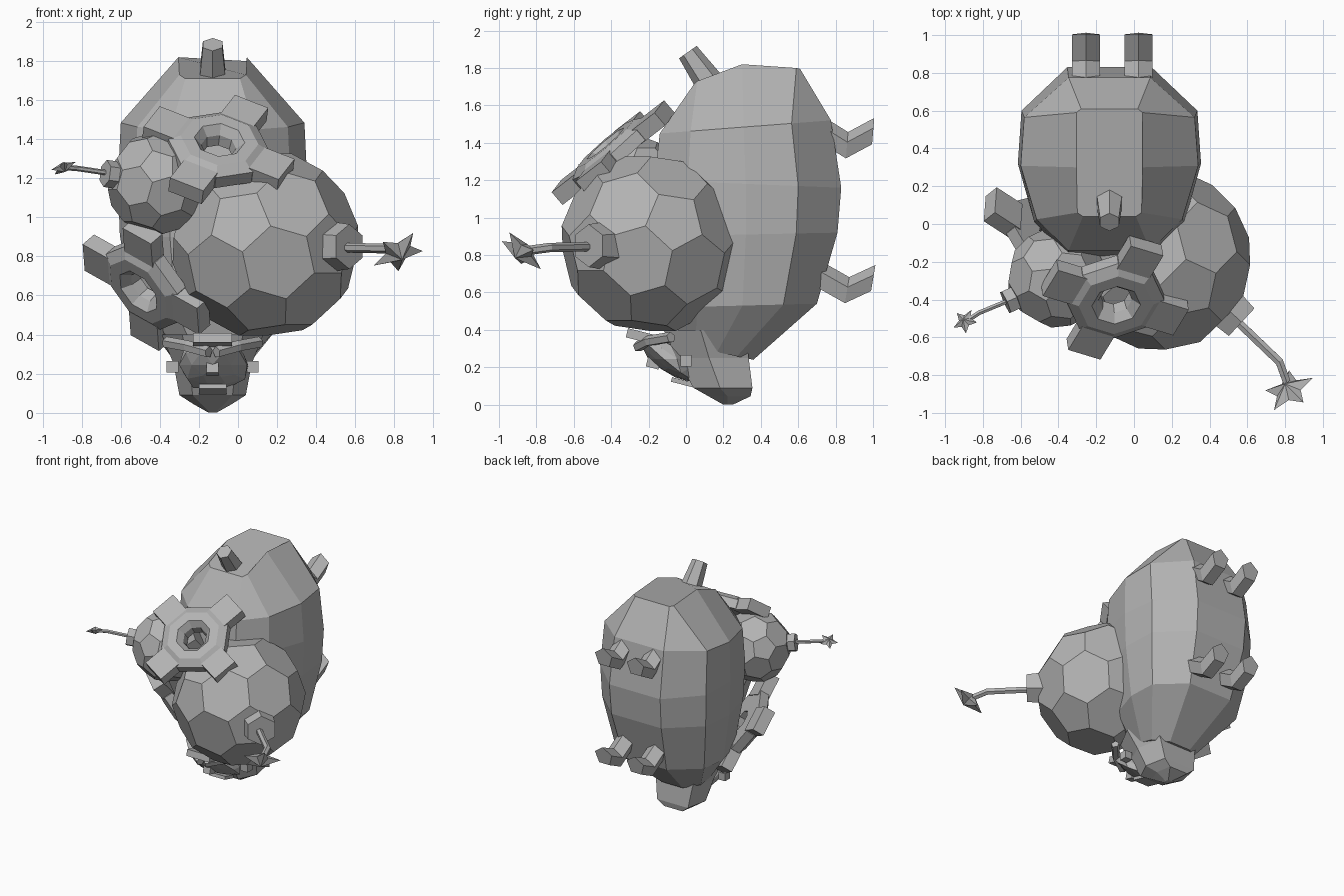
import bpy, bmesh, random
from math import sin, cos, pi
from mathutils import Vector as V, Matrix

cube = bpy.data.objects.get("Cube")
if cube:
    bpy.data.objects.remove(cube)

grey = bpy.data.materials.new("stone_grey")
grey.use_nodes = True
grey.diffuse_color = (0.45, 0.45, 0.45, 1)
grey.node_tree.nodes["Principled BSDF"].inputs["Base Color"].default_value = (0.45, 0.45, 0.45, 1)
random.seed(4)


def finish(name, bm):
    bmesh.ops.recalc_face_normals(bm, faces=bm.faces)
    mesh = bpy.data.meshes.new(name)
    bm.to_mesh(mesh)
    bm.free()
    mesh.materials.append(grey)
    ob = bpy.data.objects.new(name, mesh)
    bpy.context.collection.objects.link(ob)
    return ob


def basis(normal, ref=(0, 0, 1)):
    """Frame whose z is the normal and whose x leans towards ref."""
    z = V(normal).normalized()
    y = z.cross(V(ref)).normalized()
    x = y.cross(z)
    return Matrix((x, y, z)).transposed()


def loft(name, rings, loop=False):
    """Skin a list of equal point rings; cap the ends or join them up."""
    bm = bmesh.new()
    vs = [[bm.verts.new(p) for p in r] for r in rings]
    n = len(vs[0])
    pairs = list(zip(vs, vs[1:])) + ([(vs[-1], vs[0])] if loop else [])
    for a, b in pairs:
        for i in range(n):
            j = (i + 1) % n
            bm.faces.new((a[i], a[j], b[j], b[i]))
    if not loop:
        bm.faces.new(vs[0])
        bm.faces.new(vs[-1])
    return finish(name, bm)


def tube(name, path, radius, sides=6, taper=1.0):
    m = basis(V(path[-1]) - V(path[0]))
    circle = [m @ V((cos(2 * pi * i / sides), sin(2 * pi * i / sides), 0)) * radius
              for i in range(sides)]
    last = len(path) - 1
    return loft(name, [[V(p) + c * (1 + (taper - 1) * k / last) for c in circle]
                       for k, p in enumerate(path)])


def box(name, centre, size, m=Matrix.Identity(3)):
    bm = bmesh.new()
    bmesh.ops.create_cube(bm, size=1)
    for v in bm.verts:
        v.co = V(centre) + m @ (v.co * V(size))
    return finish(name, bm)


def football(name, centre, radius, axis):
    """Truncated icosahedron with a pentagon facing the axis."""
    bm = bmesh.new()
    bmesh.ops.create_icosphere(bm, subdivisions=1, radius=1)
    pts = []
    for e in bm.edges:
        a, b = (v.co.copy() for v in e.verts)
        pts += [a.lerp(b, 1 / 3), a.lerp(b, 2 / 3)]
    bm.clear()
    m = basis(axis)
    for p in pts:
        bm.verts.new(V(centre) + m @ p.normalized() * radius)
    bmesh.ops.convex_hull(bm, input=bm.verts)
    bmesh.ops.dissolve_limit(bm, angle_limit=0.1, verts=bm.verts, edges=bm.edges)
    return finish(name, bm)


def star(name, centre, radius, normal, ref):
    bm = bmesh.new()
    m = basis(normal, ref)
    rim = []
    for i in range(10):
        r = radius * (0.5 if i % 2 else 1)
        rim.append(bm.verts.new(V(centre) + m @ V((r * cos(i * pi / 5), r * sin(i * pi / 5), 0))))
    for h in (0.38, -0.38):
        tip = bm.verts.new(V(centre) + m @ V((0, 0, h * radius)))
        for i in range(10):
            bm.faces.new((rim[i], rim[(i + 1) % 10], tip))
    return finish(name, bm)


def rosette(name, centre, normal, ref):
    """Bevelled eight-sided ring with four block petals."""
    m = basis(normal, ref)
    c = V(centre)
    profile = [(0.26, -0.05), (0.26, 0.02), (0.2, 0.055), (0.13, 0.055), (0.09, 0.01), (0.08, -0.05)]
    loft(name + "_ring", [[c + m @ V((r * cos((i + .5) * pi / 4), r * sin((i + .5) * pi / 4), h))
                           for i in range(8)] for r, h in profile], loop=True)
    for k in range(4):
        turn = m @ Matrix.Rotation(k * pi / 2, 3, 'Z')
        box(f"{name}_petal_{k}", c + turn @ V((0.295, 0, -0.01)), (0.18, 0.19, 0.09), turn)


# Body: stacked ten-sided sections, rounder in front and flat behind
CX = -0.13
half = [(0.46, 1), (0.96, 0.77), (1, 0.49), (0.82, 0.18), (0.46, 0)]


def mirrored(points):
    return points + [V((2 * CX - p.x, p.y, p.z)) for p in reversed(points)]


def ring(zf, zb, hx, yf, yb):
    return mirrored([V((CX + x * hx, yf + t * (yb - yf), zf + t * (zb - zf))) for x, t in half])


crown = mirrored([V((CX + x, y, z)) for x, y, z in (
    (0.15, 0.61, 1.795), (0.175, 0.59, 1.8), (0.175, 0.3, 1.82), (0.17, 0.06, 1.73), (0.14, 0.04, 1.71))])
loft("body", [ring(*r) for r in (
    (0.32, 0.24, 0.2, -0.02, 0.36), (0.52, 0.54, 0.41, -0.08, 0.7),
    (0.9, 0.92, 0.475, -0.15, 0.81), (1.2, 1.16, 0.485, -0.17, 0.83),
    (1.45, 1.52, 0.47, -0.14, 0.775))] + [crown])

# Top peg
tube("top_peg", [(CX, 0.14, 1.7), (CX, 0.01, 1.885)], 0.08, taper=0.72)

# Four bent back pegs
for side, x in (("left", 0.025), ("right", -0.255)):
    tube("upper_back_peg_" + side, [(x, 0.7, 1.48), (x, 0.86, 1.38), (x, 1, 1.455)], 0.078, 5)
    tube("lower_back_peg_" + side, [(x, 0.64, 0.73), (x, 0.86, 0.605), (x, 1, 0.67)], 0.078, 5)

# Large left shoulder ball with arm and star
football("left_ball", (0.14, -0.19, 0.86), 0.485, (0.7, -0.7, -0.02))
tube("left_socket", [(0.43, -0.39, 0.85), (0.57, -0.52, 0.85)], 0.135, taper=0.85)
tube("left_rod", [(0.53, -0.5, 0.845), (0.77, -0.73, 0.84), (0.81, -0.84, 0.825)], 0.025)
star("left_star", (0.82, -0.88, 0.82), 0.142, (-0.35, 0.6, 0.65), (0.5, -0.6, 0))

# Small right shoulder ball with arm and star
football("right_ball", (-0.41, -0.285, 1.175), 0.265, (-0.85, -0.4, 0.15))
tube("right_socket", [(-0.58, -0.37, 1.21), (-0.68, -0.415, 1.225)], 0.07)
tube("right_rod", [(-0.65, -0.4, 1.225), (-0.82, -0.47, 1.25), (-0.88, -0.51, 1.255)], 0.014)
star("right_star", (-0.895, -0.515, 1.255), 0.07, (-0.35, 0.35, 0.85), (-0.9, -0.4, 0))

# Rosettes on the upper front and lower right
rosette("upper_rosette", (-0.1, -0.395, 1.355), (0.1, -0.64, 0.75), (0.16, 0.27, 0.2))
rosette("lower_rosette", (-0.475, -0.09, 0.65), (-0.65, -0.52, -0.56), (-0.23, 0.15, 0.13))

# Head hanging below the body, tapering to a chin point
hexa = [(-1, 0.45), (-0.6, 0), (0.6, 0), (1, 0.45), (0.8, 1), (-0.8, 1)]
loft("head", [[V((CX + x * hx, yf + t * (yb - yf), z)) for x, t in hexa] for z, hx, yf, yb in (
    (0.4, 0.26, -0.12, 0.32), (0.25, 0.2, -0.05, 0.335), (0.09, 0.17, 0.04, 0.355),
    (0.045, 0.1, 0.12, 0.345), (0.0, 0.02, 0.2, 0.25))])

# Craggy face leaning forward at the top
bm = bmesh.new()
bmesh.ops.create_icosphere(bm, subdivisions=2, radius=1)
for v in bm.verts:
    p = v.co * random.uniform(0.85, 1.1)
    v.co = V((CX + p.x * 0.18, -0.085 + p.y * 0.11 - p.z * 0.1, 0.245 + p.z * 0.13))
finish("face", bm)
tilt = Matrix.Rotation(-0.25, 3, 'X')
box("forehead_ledge", (CX, -0.18, 0.35), (0.2, 0.28, 0.05), tilt)
box("nose", (CX, -0.17, 0.24), (0.06, 0.07, 0.09), tilt)
box("mouth", (CX, 0.0, 0.115), (0.14, 0.16, 0.025), tilt)
for name, s in (("left", 1), ("right", -1)):
    tube("brow_" + name, [(CX + s * 0.02, -0.26, 0.31), (CX + s * 0.13, -0.2, 0.34),
                          (CX + s * 0.24, -0.08, 0.36)], 0.03, 5)
    box("ear_" + name, (CX + s * 0.205, 0.0, 0.235), (0.06, 0.06, 0.06))
